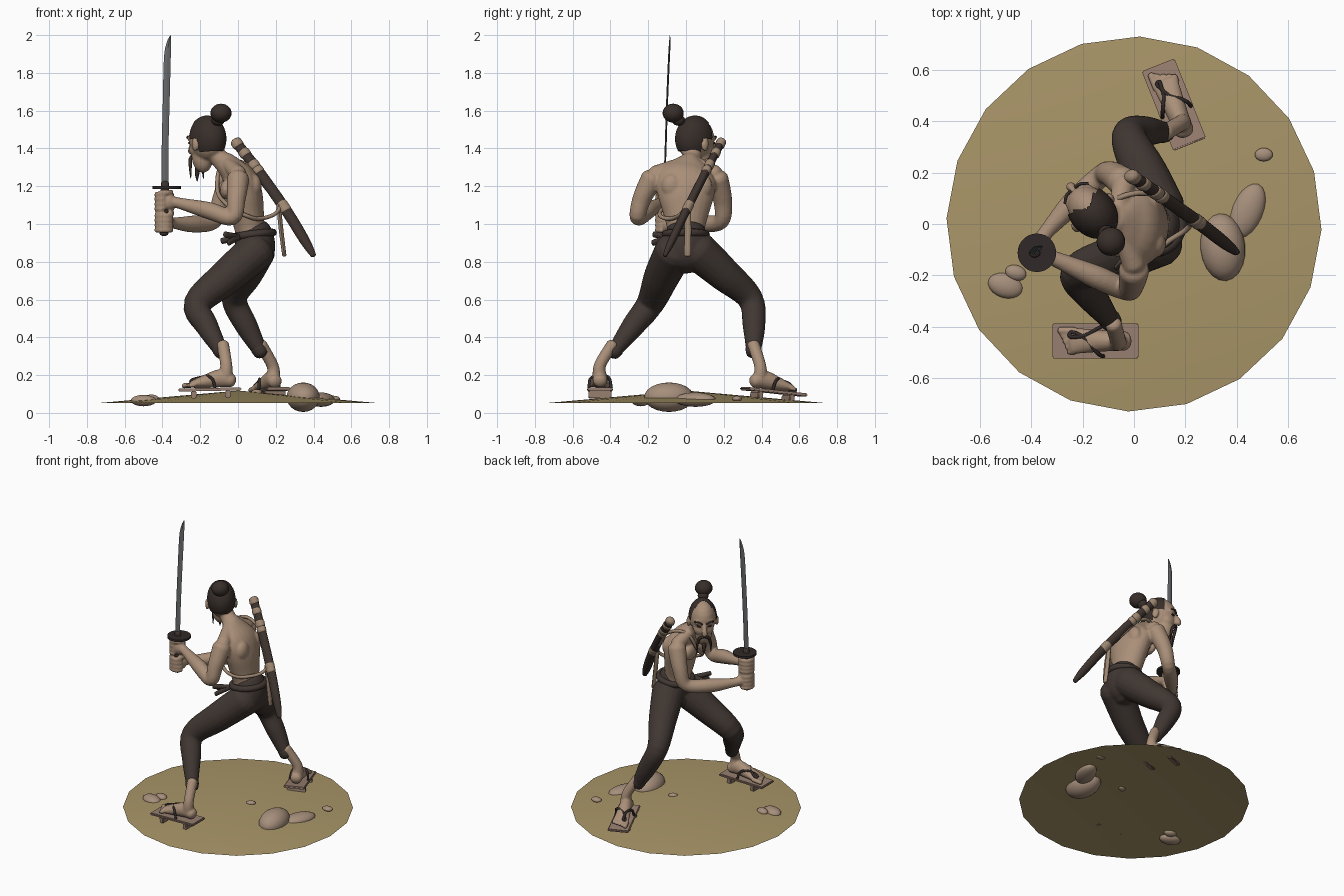
import bpy, bmesh, math
from mathutils import Vector as V, Matrix

if "Cube" in bpy.data.objects:
    bpy.data.objects.remove(bpy.data.objects["Cube"])

def mat(name, c):
    m = bpy.data.materials.new(name)
    m.diffuse_color = (*c, 1)
    m.use_nodes = True
    m.node_tree.nodes["Principled BSDF"].inputs["Base Color"].default_value = m.diffuse_color
    return m

SKIN = mat("skin", (.40, .275, .19))
PANTS = mat("dark_cloth", (.052, .038, .032))
HAIR = mat("hair_brown", (.040, .028, .023))
STEEL = mat("steel", (.13, .137, .145))
EARTH = mat("earth", (.40, .305, .14))
ROCK = mat("rock", (.385, .275, .20))
WOOD = mat("sandal_wood", (.31, .21, .16))
ROPE = mat("rope_tan", (.34, .24, .165))
SHEATH = mat("sheath_brown", (.047, .033, .027))
CORD = mat("black_cord", (.030, .023, .021))
I4 = Matrix.Identity(4)

def tube(bm, pts, ref, n=16, steps=5, M=I4):
    """Loft through (x, y, z, ra[, rb]) stations, smooth path, rounded ends."""
    P = [(V(p[:3]), p[3], p[-1]) for p in pts]
    ref = V(ref)
    st = []
    for i in range(len(P) - 1):
        q = [P[max(i - 1, 0)], P[i], P[i + 1], P[min(i + 2, len(P) - 1)]]
        for s in range(steps + (i == len(P) - 2)):
            t = s / steps
            w = (-.5*t + t*t - .5*t**3, 1 - 2.5*t*t + 1.5*t**3, .5*t + 2*t*t - 1.5*t**3, -.5*t*t + .5*t**3)
            st.append((sum((a[0] * b for a, b in zip(q, w)), V((0, 0, 0))),
                       *[sum(a[k] * b for a, b in zip(q, w)) for k in (1, 2)]))
    tans = [(st[min(i + 1, len(st) - 1)][0] - st[max(i - 1, 0)][0]).normalized() for i in range(len(st))]

    def cap(i, sg):
        c, ra, rb = st[i]
        h = min(ra, rb) * .7
        return [(c + tans[i] * sg * h * math.sin(k), ra * math.cos(k), rb * math.cos(k), tans[i]) for k in (.5, 1, 1.4)]
    full = cap(0, -1)[::-1] + [(*s, t) for s, t in zip(st, tans)] + cap(-1, 1)
    rings = []
    for c, ra, rb, t in full:
        a = (ref - t * ref.dot(t)).normalized()
        b = t.cross(a)
        rings.append([bm.verts.new(M @ (c + a * ra * math.cos(2*math.pi*k/n) + b * rb * math.sin(2*math.pi*k/n)))
                      for k in range(n)])
    for r, s in zip(rings, rings[1:]):
        for k in range(n):
            bm.faces.new((r[k], r[(k + 1) % n], s[(k + 1) % n], s[k]))
    bm.faces.new(rings[0])
    bm.faces.new(rings[-1])

def ball(bm, c, r, M=I4, rz=0):
    T = M @ Matrix.Translation(c) @ Matrix.Rotation(rz, 4, 'Z') @ Matrix.Diagonal((*r, 1))
    return bmesh.ops.create_uvsphere(bm, u_segments=20, v_segments=12, radius=1, matrix=T)

def finish(name, bm, material, voxel=0, angle=50):
    bmesh.ops.recalc_face_normals(bm, faces=bm.faces)
    me = bpy.data.meshes.new(name)
    bm.to_mesh(me)
    bm.free()
    me.materials.append(material)
    ob = bpy.data.objects.new(name, me)
    bpy.context.collection.objects.link(ob)
    me.polygons.foreach_set("use_smooth", [True] * len(me.polygons))
    me.set_sharp_from_angle(angle=math.radians(angle))
    if voxel:
        r = ob.modifiers.new("blend", 'REMESH')
        r.mode, r.voxel_size, r.use_smooth_shade = 'VOXEL', voxel, True
        s = ob.modifiers.new("soften", 'SMOOTH')
        s.factor, s.iterations = .5, 3
    return ob

def rope(name, pts, r, material, cyclic=False, M=I4):
    cu = bpy.data.curves.new(name, 'CURVE')
    cu.dimensions, cu.bevel_depth, cu.bevel_resolution, cu.resolution_u = '3D', r, 2, 6
    cu.use_fill_caps = True
    sp = cu.splines.new('BEZIER')
    sp.bezier_points.add(len(pts) - 1)
    for b, p in zip(sp.bezier_points, pts):
        b.co = M @ V(p)
        b.handle_left_type = b.handle_right_type = 'AUTO'
    sp.use_cyclic_u = cyclic
    cu.materials.append(material)
    ob = bpy.data.objects.new(name, cu)
    bpy.context.collection.objects.link(ob)

# ground mound: one open 20-sided sheet
bm = bmesh.new()
bmesh.ops.create_circle(bm, cap_ends=True, cap_tris=True, segments=20, radius=.73,
                        matrix=Matrix.Translation((0, 0, .053)) @ Matrix.Rotation(-.03, 4, 'Z'))
for v in bm.verts:
    if v.co.xy.length < .1:
        v.co.z = .118
finish("ground_mound", bm, EARTH)

# rocks
for i, (c, r, a) in enumerate([((.345, -.09, .083), (.088, .132, .078), .1), ((.44, .05, .07), (.062, .115, .038), -.4),
                               ((-.5, -.24, .065), (.07, .048, .03), -.3), ((-.46, -.19, .075), (.042, .03, .022), -.3),
                               ((.505, .27, .075), (.035, .026, .016), 0), ((.1, .0, .11), (.03, .02, .015), .5)]):
    bm = bmesh.new()
    ball(bm, c, r, rz=a)
    finish(f"rock_{i + 1}", bm, ROCK)

# head frame: x forward, y to the figure's left, z up
H = Matrix.Translation((-.165, .05, 1.45)) @ Matrix.Rotation(math.atan2(.76, -.65), 4, 'Z') @ Matrix.Rotation(.1, 4, 'Y')

# bare upper body, head and arms blended to one skin
bm = bmesh.new()
tube(bm, [(.08, 0, .88, .11, .09), (.065, 0, .96, .098, .08), (.05, 0, 1.05, .12, .088), (.035, 0, 1.15, .15, .095),
          (.01, 0, 1.23, .16, .092), (-.03, .01, 1.285, .125, .07), (-.07, .02, 1.33, .06, .055)], (-.1, 1, 0), 24)
tube(bm, [(-.04, .015, 1.29, .06), (-.1, .03, 1.35, .05), (-.15, .045, 1.41, .05)], (0, 1, 0))
for sh in ((0, -.16, 1.265), (-.04, .155, 1.265)):
    tube(bm, [(-.07, .025, 1.335, .035), (*sh, .045)], (1, 0, 0))
for c in ((-.065, -.065, 1.18), (-.075, .06, 1.18)):
    ball(bm, c, (.03, .065, .05))
for c in ((.085, -.075, 1.2), (.07, .085, 1.2)):
    ball(bm, c, (.04, .055, .065))
tube(bm, [(0, -.18, 1.24, .06), (-.01, -.235, 1.13, .05), (-.03, -.255, 1.035, .043), (-.15, -.205, 1.07, .046),
          (-.31, -.135, 1.11, .03), (-.36, -.12, 1.12, .032)], (0, 1, .3))
tube(bm, [(-.045, .165, 1.24, .06), (-.09, .195, 1.12, .05), (-.13, .185, 1.015, .043), (-.24, .08, 1.0, .045),
          (-.34, -.03, 1.005, .03), (-.37, -.075, 1.01, .032)], (0, 1, .3))
# fists around the grip
for cz, ang in ((1.118, -.4), (1.005, .9)):
    h = V((-.39, -.112, cz))
    ball(bm, h + V((math.cos(ang), math.sin(ang), 0)) * .026, (.036, .036, .046))
    for k in range(4):
        arc = [ang + .5 + j * .75 for j in range(7)]
        tube(bm, [(h.x + .04*math.cos(a), h.y + .04*math.sin(a), cz + .04 - .026*k, .0145) for a in arc], (0, 0, 1), 8, 2)
    tube(bm, [(h.x + .04*math.cos(a), h.y + .04*math.sin(a), cz + .05, .015) for a in (ang, ang - .8, ang - 1.6)], (0, 0, 1), 8, 2)
# skull, jaw, cheeks, nose, ears
ball(bm, (0, 0, 0), (.11, .083, .117), H)
ball(bm, (.045, 0, -.09), (.06, .055, .085), H)
ball(bm, (.06, 0, -.05), (.05, .066, .05), H)
tube(bm, [(.105, 0, 0, .012), (.128, 0, -.035, .017), (.13, 0, -.055, .02)], (0, 1, 0), 10, 3, H)
for s in (1, -1):
    ball(bm, (.075, s * .035, .012), (.032, .03, .014), H)
    ball(bm, (-.005, s * .09, -.03), (.022, .013, .036), H)
finish("upper_body", bm, SKIN, .0075)

# hair shell with shaved forehead, and topknot
bm = bmesh.new()
bmesh.ops.create_uvsphere(bm, u_segments=40, v_segments=24, radius=1)
out = []
for f in bm.faces:
    c = f.calc_center_median()
    x, y, z = c.x * .115, abs(c.y) * .089, c.z * .122
    front = .01 + .6 * y if z > -.005 else -.015
    if x > front or z < -.075:
        out.append(f)
bmesh.ops.delete(bm, geom=out, context='FACES')
bm.transform(H @ Matrix.Translation((-.004, 0, .002)) @ Matrix.Diagonal((.115, .09, .122, 1)))
finish("hair", bm, HAIR)
bm = bmesh.new()
ball(bm, (-.09, -.068, 1.587), (.056, .056, .05))
ball(bm, (-.105, -.04, 1.55), (.035, .035, .03))
finish("topknot", bm, HAIR)

# eyes, brows, moustache, chin tuft
for s, side in ((1, "left"), (-1, "right")):
    bm = bmesh.new()
    ball(bm, (.096, s * .032, -.012), (.012, .015, .007), H)
    finish(f"{side}_eye", bm, CORD)
    rope(f"{side}_brow", [(.112, s * .012, .008), (.108, s * .035, .022), (.088, s * .06, .016)], .006, HAIR, M=H)
    bm = bmesh.new()
    tube(bm, [(.118, s * .004, -.078, .009), (.108, s * .03, -.095, .01), (.1, s * .042, -.14, .008),
              (.1, s * .044, -.2, .002)], (0, 1, .2), 8, 4, H)
    finish(f"{side}_moustache", bm, HAIR)
bm = bmesh.new()
tube(bm, [(.09, 0, -.15, .014), (.098, 0, -.18, .011), (.1, 0, -.215, .002)], (0, 1, 0), 8, 4, H)
finish("chin_tuft", bm, HAIR)

# trousers
bm = bmesh.new()
tube(bm, [(.08, 0, .955, .108, .1), (.09, 0, .9, .125, .106), (.09, 0, .84, .125, .1), (.07, 0, .8, .09, .08)], (-.05, 1, 0), 24)
legs = ([(.1, -.06, .86, .105), (-.06, -.13, .72, .094), (-.215, -.19, .578, .074), (-.165, -.28, .46, .061), (-.085, -.385, .32, .037)],
        [(.095, .06, .86, .105), (.04, .2, .735, .09), (-.02, .34, .605, .068), (.045, .36, .46, .06), (.122, .357, .32, .038)])
for leg in legs:
    tube(bm, leg, (0, 1, 0), 18)
finish("trousers", bm, PANTS, .009)
for leg, side in zip(legs, ("left", "right")):
    bm = bmesh.new()
    a, b = V(leg[-1][:3]), V(leg[-2][:3])
    d = (b - a).normalized()
    tube(bm, [(*(a + d * .0), .04), (*(a + d * .025), .043)], (0, 1, 0))
    finish(f"{side}_trouser_hem", bm, PANTS)
rope("waist_sash", [(.185, 0, .955), (.08, .105, .945), (-.018, 0, .93), (.07, -.108, .945)], .021, PANTS, True)
for i, e in enumerate(((-.07, -.17, .945), (-.05, -.175, .9), (-.085, -.11, .91))):
    bm = bmesh.new()
    tube(bm, [(0, -.09, .93, .018), (*e, .016, .01)], (0, 0, 1), 8, 3)
    finish(f"sash_knot_{i + 1}", bm, PANTS)

# feet on wooden sandals (x forward, z = 0 at board top; s = inner side)
for side, s, c, yaw, pitch, ank in (("left", -1, (-.15, -.455, .132), math.pi, .02, (-.08, -.39, .36)),
                                    ("right", 1, (.155, .465, .12), math.atan2(.93, -.37), .1, (.122, .357, .36))):
    M = Matrix.Translation(c) @ Matrix.Rotation(yaw, 4, 'Z') @ Matrix.Rotation(pitch, 4, 'Y')
    bm = bmesh.new()
    tube(bm, [(-.115, 0, .036, .038, .036), (-.06, 0, .05, .04, .048), (.02, 0, .035, .046, .036), (.09, 0, .022, .052, .02)], (0, 1, 0), M=M)
    tube(bm, [(*ank, .033), (*(M @ V((-.09, 0, .12))), .032), (*(M @ V((-.085, 0, .05))), .04)], (0, 1, 0))
    for k in range(5):
        y = s * (.04 - k * .021)
        r = .015 if k == 0 else .011
        tube(bm, [(.08, y, .018, r), (.138 - .009 * k, y, .014, r)], (0, 1, 0), 8, 2, M)
    finish(f"{side}_foot", bm, SKIN, .006)
    bm = bmesh.new()
    for p, d in (((0, 0, -.008), (.335, .137, .016)), ((.085, 0, -.035), (.03, .12, .04)), ((-.095, 0, -.035), (.03, .12, .04))):
        bmesh.ops.create_cube(bm, size=1, matrix=M @ Matrix.Translation(p) @ Matrix.Diagonal((*d, 1)))
    bmesh.ops.bevel(bm, geom=bm.edges[:], offset=.005, segments=2, affect='EDGES')
    finish(f"{side}_sandal", bm, WOOD, angle=40)
    rope(f"{side}_sandal_strap", [(-.03, .06, 0), (-.01, .048, .052), (.055, s * .02, .054), (.1, s * .026, .036),
                                  (.055, s * .018, .055), (-.01, -.048, .052), (-.03, -.06, 0)], .008, CORD, M=M)

# drawn sword
bm = bmesh.new()
tube(bm, [(-.387, -.115, 1.2, .018, .005), (-.386, -.108, 1.4, .018, .005), (-.38, -.1, 1.65, .018, .005),
          (-.374, -.09, 1.88, .018, .005), (-.366, -.086, 1.96, .011, .004), (-.357, -.085, 1.998, .002, .001)], (1, 0, 0), 4, 4)
finish("sword_blade", bm, STEEL, angle=30)
bm = bmesh.new()
bmesh.ops.create_cone(bm, cap_ends=True, segments=28, radius1=.075, radius2=.075, depth=.014,
                      matrix=Matrix.Translation((-.378, -.112, 1.193)))
finish("sword_guard", bm, CORD)
bm = bmesh.new()
tube(bm, [(-.392, -.113, .95, .024, .02), (-.386, -.113, 1.215, .022, .018)], (1, 0, 0), 12)
finish("sword_grip", bm, SHEATH)

# sheath across the back with bands
A, B = V((0, .18, 1.42)), V((.41, -.12, .815))
def along(t):
    return A.lerp(B, t) + V((.012, 0, .012)) * math.sin(math.pi * t)
bm = bmesh.new()
tube(bm, [(*along(t), r, r * .75) for t, r in ((0, .028), (.25, .029), (.6, .03), (.85, .027), (.97, .015))], (1, 0, 0))
finish("sheath", bm, SHEATH)
for i, (t, w) in enumerate(((-.01, .012), (.08, .01), (.19, .012), (.24, .009), (.55, .01), (.58, .01))):
    bm = bmesh.new()
    d = (B - A).normalized()
    p = along(t)
    tube(bm, [(*(p - d * w), .031, .026), (*(p + d * w), .031, .026)], (1, 0, 0))
    finish(f"sheath_band_{i + 1}", bm, ROPE)

# carrying rope and hanging strap
rope("carrying_rope", [(-.06, .1, 1.33), (-.11, .03, 1.2), (-.055, -.1, 1.1), (.03, -.14, 1.05), (.13, -.07, 1.03),
                       (.22, .005, 1.09), (.15, .07, 1.19), (.05, .12, 1.31)], .011, ROPE, True)
bm = bmesh.new()
tube(bm, [(.215, .01, 1.1, .012, .016), (.228, .01, .97, .012, .018), (.245, .008, .835, .011, .018)], (1, 0, 0), 8, 3)
finish("hanging_strap", bm, ROPE)
